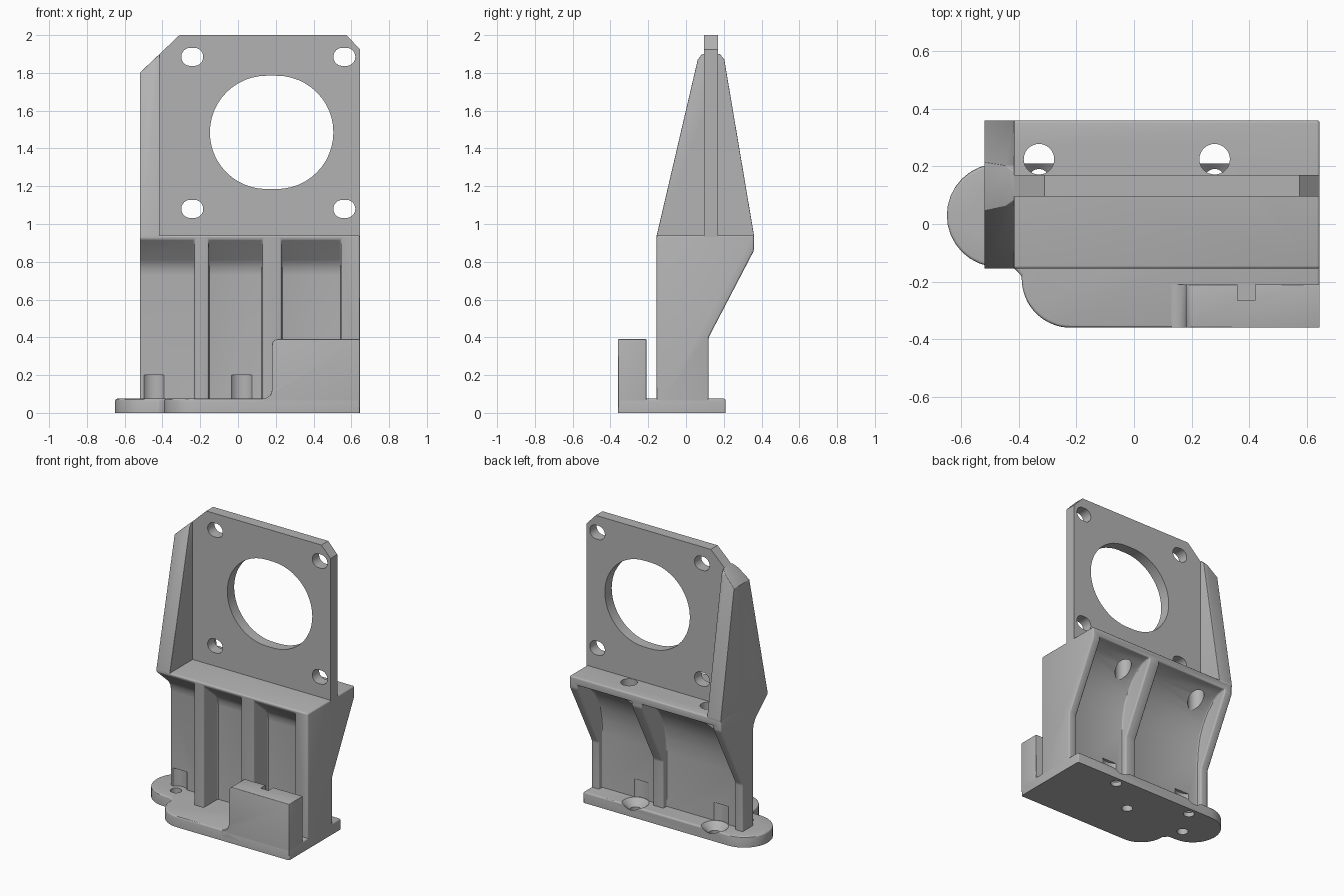
import bpy, bmesh, math
from mathutils import Matrix, Vector

if "Cube" in bpy.data.objects:
    bpy.data.objects.remove(bpy.data.objects["Cube"])

grey = bpy.data.materials.new("light_grey")
grey.use_nodes = True
COLOUR = (0.45, 0.45, 0.45, 1)
grey.diffuse_color = COLOUR
grey.node_tree.nodes["Principled BSDF"].inputs["Base Color"].default_value = COLOUR


def to_object(bm, name):
    bmesh.ops.recalc_face_normals(bm, faces=bm.faces)
    mesh = bpy.data.meshes.new(name)
    bm.to_mesh(mesh)
    bm.free()
    mesh.materials.append(grey)
    ob = bpy.data.objects.new(name, mesh)
    bpy.context.collection.objects.link(ob)
    return ob


def prism(name, outline, axis, lo, hi):
    """Extrude a flat outline along one axis."""
    place = {"x": lambda p: (lo, p[0], p[1]),
             "y": lambda p: (p[0], lo, p[1]),
             "z": lambda p: (p[0], p[1], lo)}[axis]
    bm = bmesh.new()
    face = bm.faces.new([bm.verts.new(place(p)) for p in outline])
    ext = bmesh.ops.extrude_face_region(bm, geom=[face])
    verts = [g for g in ext["geom"] if isinstance(g, bmesh.types.BMVert)]
    shift = Vector([(hi - lo) * (a == axis) for a in "xyz"])
    bmesh.ops.translate(bm, verts=verts, vec=shift)
    return to_object(bm, name)


def cone(x, y, z0, z1, r0, r1):
    bm = bmesh.new()
    bmesh.ops.create_cone(bm, cap_ends=True, segments=32, radius1=r0, radius2=r1,
                          depth=z1 - z0, matrix=Matrix.Translation((x, y, (z0 + z1) / 2)))
    return to_object(bm, "cutter")


def arc(cx, cy, r, start, end, n=16):
    angles = [math.radians(start + (end - start) * i / n) for i in range(n + 1)]
    return [(cx + r * math.cos(a), cy + r * math.sin(a)) for a in angles]


def slot(cx, cz, r, half):
    return arc(cx + half, cz, r, -90, 90, 24) + arc(cx - half, cz, r, 90, 270, 24)


def cut(ob, *cutters):
    for tool in cutters:
        mod = ob.modifiers.new("cut", "BOOLEAN")
        mod.operation, mod.solver, mod.object = "DIFFERENCE", "EXACT", tool
        bpy.context.view_layer.objects.active = ob
        bpy.ops.object.modifier_apply(modifier=mod.name)
        bpy.data.objects.remove(tool)


def soften(ob, width, floor):
    """Round the sharp edges that rise above the floor height."""
    bm = bmesh.new()
    bm.from_mesh(ob.data)
    bmesh.ops.remove_doubles(bm, verts=bm.verts, dist=0.0005)
    edges = [e for e in bm.edges if len(e.link_faces) == 2
             and e.calc_face_angle() > math.radians(25)
             and max(v.co.z for v in e.verts) > floor]
    bmesh.ops.bevel(bm, geom=edges, offset=width, segments=3, profile=0.5,
                    affect="EDGES", clamp_overlap=True)
    bm.to_mesh(ob.data)
    bm.free()


L, R = -0.52, 0.645      # side faces of the upright
FRONT, BACK = -0.155, 0.36
DECK, BASE = 0.94, 0.075  # top of the body, top of the foot

# Foot plate with a rounded lobe
outline = ([(R, 0.21)] + arc(-0.47, 0.03, 0.18, 90, 270) + [(-0.42, -0.15)]
           + [(-0.39, -0.18)] + arc(-0.22, -0.19, 0.17, 180, 270) + [(R, -0.36)])
base = prism("base_plate", outline, "z", 0, BASE)
soften(base, 0.015, 0.02)

# Front block with a flared corner and a notch
outline = ([(R, 0.03), (R, 0.39)] + arc(0.21, 0.36, 0.03, 90, 180, 4)
           + arc(0.13, 0.125, 0.05, 0, -90, 6) + [(0.13, 0.03)])
block = prism("front_block", outline, "y", -0.36, -0.21)
soften(block, 0.015, 0.1)
cut(block, prism("cutter", [(0.36, -0.265), (0.42, -0.265), (0.42, -0.1), (0.36, -0.1)],
                 "z", 0.08, 0.5))

# Ribbed body under the deck
body = prism("ribbed_body", [(FRONT, 0.03), (FRONT, DECK), (BACK, DECK), (BACK, 0.86),
                             (0.12, 0.4), (0.12, 0.03)], "x", L, R)
pocket = [(-0.3, 0), (-0.3, 0.92), (FRONT, 0.92), (-0.03, 0.81), (-0.005, 0.77), (0, 0.73), (0, 0)]
for x0, x1 in [(-0.7, -0.23), (-0.155, 0.13), (0.23, 0.545)]:
    cut(body, prism("cutter", pocket, "x", x0, x1))
scoop = [(0.5, 0), (0.085, 0), (0.085, 0.45), (0.092, 0.55), (0.11, 0.64), (0.14, 0.715),
         (0.185, 0.785), (0.24, 0.84), (0.29, 0.872), (0.335, 0.885), (0.5, 0.885)]
for x0, x1 in [(-0.46, 0.09), (0.17, 0.585)]:
    cut(body, prism("cutter", scoop, "x", x0, x1))
soften(body, 0.012, 0.1)

# Screw holes: countersunk behind, plain in front, with clearance in the wall
for x in (-0.33, 0.28):
    cut(body, cone(x, 0.225, 0.6, 1.0, 0.053, 0.053), cone(x, 0.155, 0.0, 0.2, 0.09, 0.09))
    cut(base, cone(x, 0.155, -0.1, 0.2, 0.036, 0.036),
        cone(x, 0.155, 0.03, 0.08, 0.036, 0.092))
for x in (-0.445, 0.02):
    cut(body, cone(x, -0.045, 0.0, 0.2, 0.07, 0.07))
    cut(base, cone(x, -0.045, -0.1, 0.2, 0.036, 0.036))

# Upright mounting plate with clipped corners
plate = prism("mounting_plate", [(L, 0.925), (R, 0.925), (R, 1.925), (0.575, 2), (-0.31, 2),
                                 (L, 1.8)], "y", 0.095, 0.17)
cut(plate, prism("cutter", slot(0.178, 1.485, 0.3, 0.027), "y", -0.5, 0.5))
for x in (-0.242, 0.563):
    for z in (1.08, 1.885):
        cut(plate, prism("cutter", slot(x, z, 0.048, 0.01), "y", -0.5, 0.5))

# Tapered side brace, clipped along the plate's corner
brace = prism("side_brace", [(FRONT, 0.925), (FRONT, DECK), (0.062, 1.87), (0.085, 1.9),
                             (0.18, 1.9), (0.203, 1.87), (BACK, DECK), (BACK, 0.925)],
              "x", L, -0.415)
cut(brace, prism("cutter", [(L - 0.1, 1.705), (-0.31, 2), (L - 0.1, 2.1)], "y", -0.5, 0.5))
soften(brace, 0.01, 1.0)

bpy.ops.object.select_all(action="DESELECT")
for ob in (base, block, body, plate, brace):
    ob.select_set(True)
bpy.context.view_layer.objects.active = body
bpy.ops.object.shade_smooth_by_angle(angle=math.radians(30))
